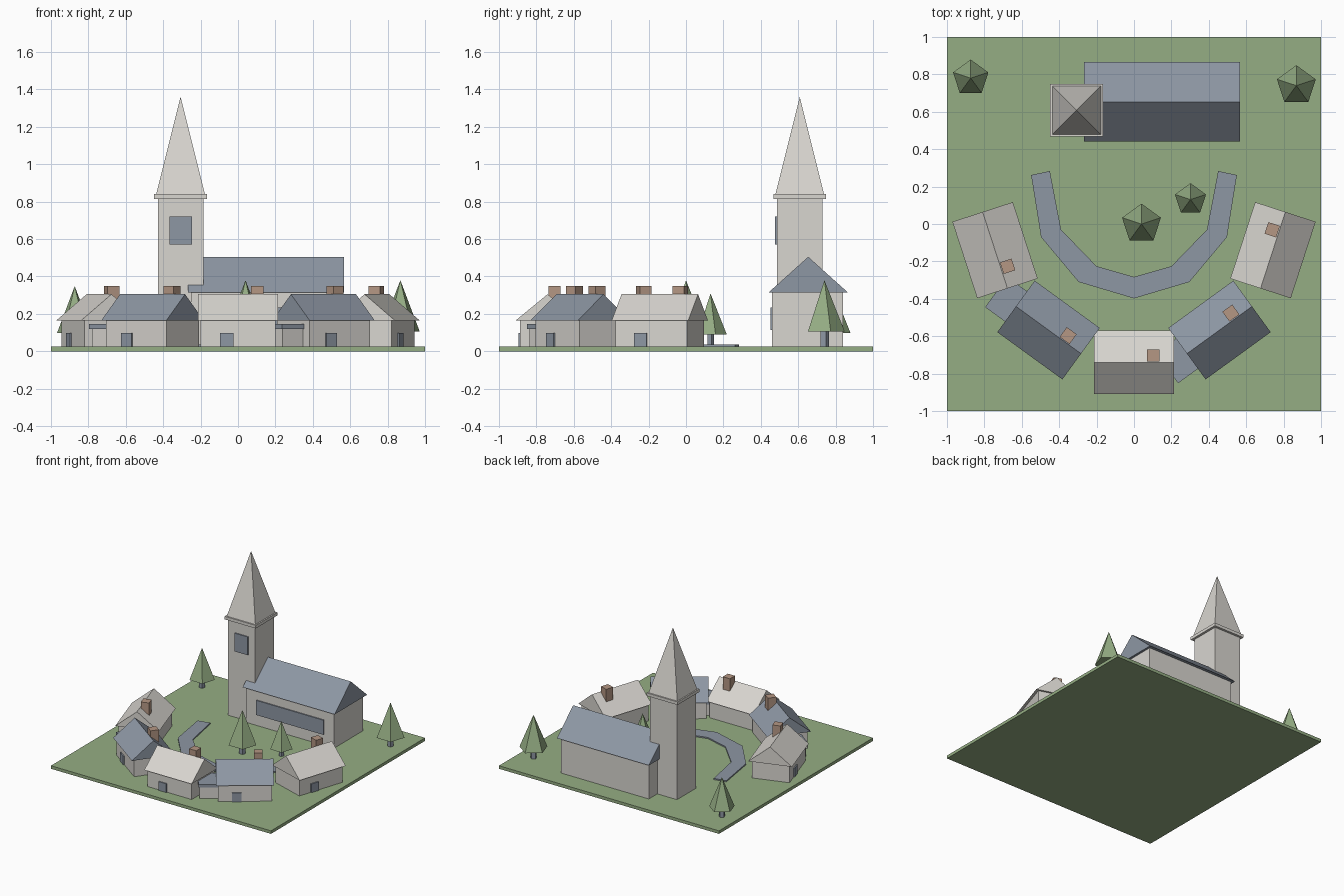
import bpy
import bmesh
from math import radians, pi
from mathutils import Matrix, Vector

cube = bpy.data.objects.get("Cube")
if cube:
    bpy.data.objects.remove(cube, do_unlink=True)


def material(name, rgb):
    m = bpy.data.materials.new(name)
    m.use_nodes = True
    m.diffuse_color = (*rgb, 1)
    m.node_tree.nodes["Principled BSDF"].inputs["Base Color"].default_value = (*rgb, 1)
    return m


GREEN = material("grass green", (0.30, 0.42, 0.23))
STONE = material("pale stone", (0.69, 0.67, 0.63))
SLATE = material("blue slate", (0.27, 0.31, 0.37))
BRICK = material("brown brick", (0.46, 0.31, 0.23))


def finish(name, bm, mat, place=None):
    bmesh.ops.recalc_face_normals(bm, faces=bm.faces)
    mesh = bpy.data.meshes.new(name)
    bm.to_mesh(mesh)
    bm.free()
    mesh.materials.append(mat)
    obj = bpy.data.objects.new(name, mesh)
    bpy.context.collection.objects.link(obj)
    if place:
        obj.matrix_world = place
    return obj


def box(name, mat, x, y, z, place=None):
    """Box from (low, high) ranges on each axis."""
    bm = bmesh.new()
    bmesh.ops.create_cube(bm, size=1)
    for v in bm.verts:
        v.co = Vector([(r[0] + r[1]) / 2 + c * (r[1] - r[0]) for c, r in zip(v.co, (x, y, z))])
    return finish(name, bm, mat, place)


def extrude(name, mat, outline, offset, place=None):
    """Solid swept from a flat outline."""
    bm = bmesh.new()
    face = bm.faces.new([bm.verts.new(p) for p in outline])
    new = bmesh.ops.extrude_face_region(bm, geom=[face])["geom"]
    moved = [g for g in new if isinstance(g, bmesh.types.BMVert)]
    bmesh.ops.translate(bm, verts=moved, vec=offset)
    return finish(name, bm, mat, place)


def gable_roof(name, mat, x, y, eave, ridge, place=None):
    outline = [(x[0], y[0], eave), (x[0], y[1], eave), (x[0], sum(y) / 2, ridge)]
    return extrude(name, mat, outline, (x[1] - x[0], 0, 0), place)


def cone(name, mat, sides, r1, r2, low, high, centre, turn):
    bm = bmesh.new()
    bmesh.ops.create_cone(bm, cap_ends=True, segments=sides, radius1=r1, radius2=r2, depth=high - low)
    bmesh.ops.remove_doubles(bm, verts=bm.verts, dist=0.0001)
    # Turn one corner to a known direction before placing
    first = max(bm.verts, key=lambda v: v.co.xy.length).co
    spin = turn - Vector((1, 0)).angle_signed(first.xy) * -1
    bmesh.ops.rotate(bm, verts=bm.verts, matrix=Matrix.Rotation(spin, 3, "Z"))
    place = Matrix.Translation((*centre, (low + high) / 2))
    return finish(name, bm, mat, place)


# Ground and curved path
TOP = 0.025
BASE = 0.005
box("ground", GREEN, (-1, 1), (-1, 1), (0, TOP))
outer = [(-0.55, 0.262), (-0.497, -0.07), (-0.296, -0.31), (0, -0.398)]
inner = [(-0.45, 0.283), (-0.39, -0.03), (-0.2, -0.226), (0, -0.283)]


def mirrored(side):
    return side + [(-x, y) for x, y in reversed(side[:-1])]


loop = mirrored(outer) + mirrored(inner)[::-1]
extrude("path", SLATE, [(x, y, BASE) for x, y in loop], (0, 0, 0.03))

# Church nave
box("nave_walls", STONE, (-0.25, 0.55), (0.46, 0.84), (BASE, 0.316))
gable_roof("nave_roof", SLATE, (-0.268, 0.568), (0.442, 0.865), 0.315, 0.505)
box("nave_window", SLATE, (-0.15, 0.46), (0.451, 0.46), (0.115, 0.235))

# Church tower
tx, ty = -0.307, 0.608


def tower_block(name, half, z):
    box(name, STONE, (tx - half, tx + half), (ty - half, ty + half), z)


tower_block("tower", 0.122, (BASE, 0.815))
tower_block("tower_cornice", 0.141, (0.815, 0.84))
cone("spire", STONE, 4, 0.13 * 2 ** 0.5, 0, 0.84, 1.36, (tx, ty), pi / 4)
box("tower_window", SLATE, (tx - 0.06, tx + 0.06), (0.477, 0.486), (0.57, 0.72))


# Cottages around the green
def cottage(name, x, y, degrees, roof, annex=False):
    place = Matrix.Translation((x, y, 0)) @ Matrix.Rotation(radians(degrees), 4, "Z")
    box(name + "_walls", STONE, (-0.2, 0.2), (-0.147, 0.147), (BASE, 0.166), place)
    gable_roof(name + "_roof", roof, (-0.215, 0.215), (-0.17, 0.17), 0.165, 0.305, place)
    box(name + "_door", SLATE, (-0.095, -0.025), (-0.156, -0.147), (TOP, 0.097), place)
    box(name + "_chimney", BRICK, (0.07, 0.135), (0.005, 0.07), (0.2, 0.35), place)
    if annex:
        box(name + "_annex", STONE, (-0.336, -0.2), (-0.09, 0.09), (BASE, 0.12), place)
        box(name + "_annex_roof", SLATE, (-0.346, -0.195), (-0.1, 0.1), (0.12, 0.145), place)


cottage("front_cottage", 0, -0.74, 0, STONE)
for side, sign in (("left", 1), ("right", -1)):
    cottage(side + "_corner_cottage", sign * 0.457, -0.567, sign * 36, SLATE, True)
    cottage(side + "_end_cottage", sign * 0.743, -0.14, sign * 72, STONE)

# Fir trees
for i, (x, y, s) in enumerate([(-0.873, 0.78, 0.91), (0.868, 0.74, 1), (0.04, 0, 1), (0.302, 0.131, 0.8)]):
    crown = TOP + 0.08 * s
    cone(f"tree_trunk_{i}", SLATE, 5, 0.025 * s, 0.025 * s, BASE, crown + 0.01, (x, y), pi / 2)
    cone(f"tree_crown_{i}", GREEN, 5, 0.109 * s, 0, crown, TOP + 0.355 * s, (x, y), pi / 2)
